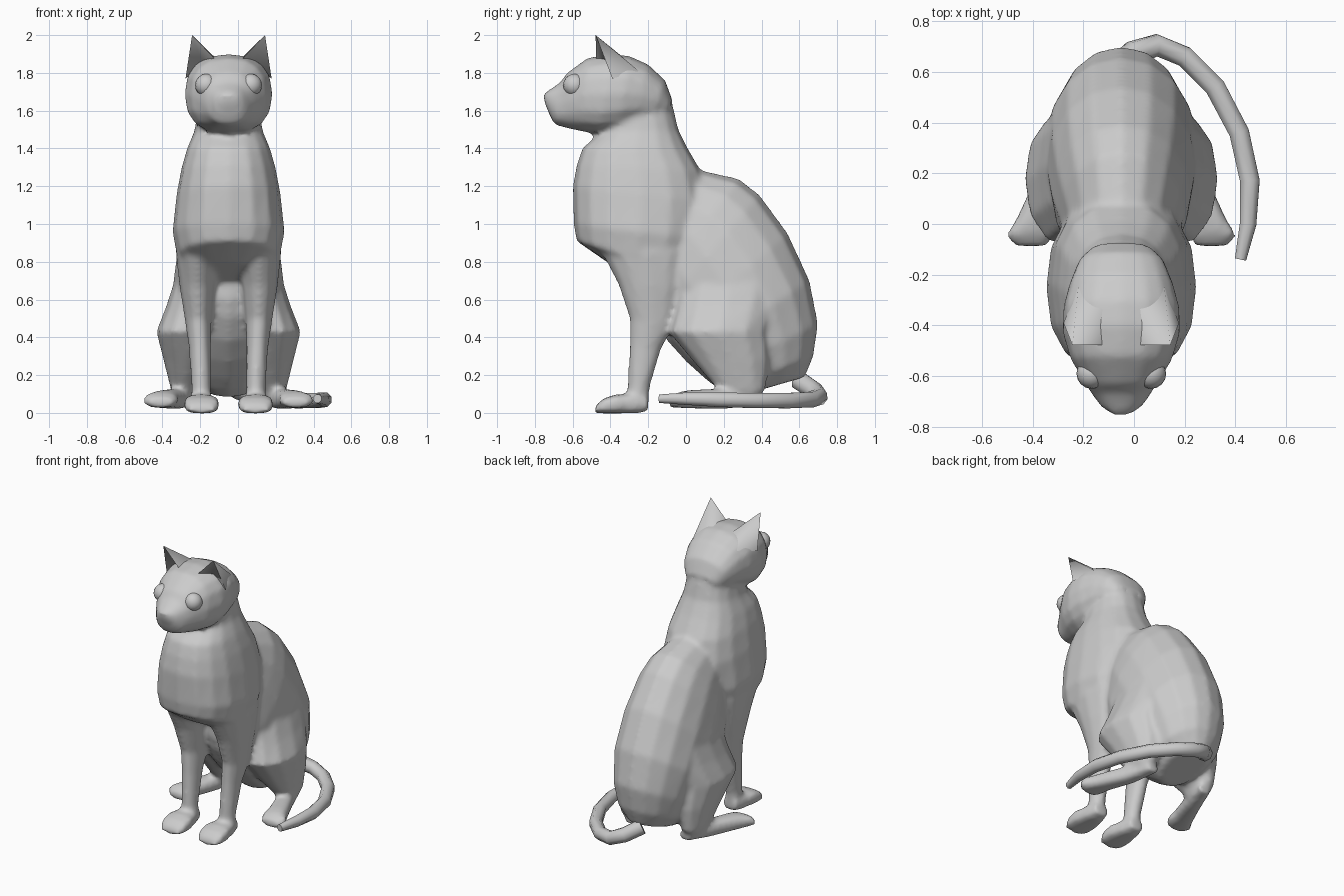
import bpy, bmesh, math

CX = -0.05  # the body's mirror plane


def select_only(*obs):
    bpy.ops.object.select_all(action='DESELECT')
    for o in obs:
        o.select_set(True)
    bpy.context.view_layer.objects.active = obs[0]


def finish(name, bm, angle=60):
    bmesh.ops.recalc_face_normals(bm, faces=bm.faces)
    me = bpy.data.meshes.new(name)
    bm.to_mesh(me)
    bm.free()
    ob = bpy.data.objects.new(name, me)
    bpy.context.collection.objects.link(ob)
    select_only(ob)
    bpy.ops.object.shade_smooth_by_angle(angle=math.radians(angle))
    return ob


def loft(name, rings, side=1, n=14, power=2.0):
    """Ring = (ya, za, yb, zb, x offset, half width): a to b is its side-view chord."""
    bm = bmesh.new()
    loops = []
    for ya, za, yb, zb, xc, w in rings:
        loop = []
        for i in range(n):
            t = 2 * math.pi * i / n
            c, s = math.cos(t), math.sin(t)
            u = math.copysign(abs(c) ** (2 / power), c)
            v = math.copysign(abs(s) ** (2 / power), s)
            loop.append(bm.verts.new((CX + side * (xc + w * v),
                                      (ya + yb) / 2 + u * (yb - ya) / 2,
                                      (za + zb) / 2 + u * (zb - za) / 2)))
        loops.append(loop)
    for a, b in zip(loops, loops[1:]):
        for i in range(n):
            j = (i + 1) % n
            bm.faces.new((a[i], a[j], b[j], b[i]))
    bm.faces.new(loops[0])
    bm.faces.new(loops[-1])
    return finish(name, bm)


# Chest and neck
chest = loft("body", [
    (-.40, 1.68, -.11, 1.72, 0, .14), (-.46, 1.56, -.065, 1.61, 0, .165),
    (-.46, 1.48, -.04, 1.50, 0, .182), (-.55, 1.40, .01, 1.40, 0, .22),
    (-.58, 1.31, .08, 1.28, 0, .25), (-.60, 1.20, .12, 1.12, 0, .275),
    (-.595, 1.00, .10, .92, 0, .297), (-.58, .91, .05, .72, 0, .27),
    (-.42, .80, .0, .60, 0, .17)], n=16, power=2.4)

# Back, belly and rump
rear = loft("rear_body", [
    (-.20, .90, -.05, 1.15, 0, .15), (-.20, .75, .08, 1.285, 0, .21),
    (-.20, .60, .28, 1.24, 0, .25), (-.17, .50, .39, 1.155, 0, .275),
    (-.10, .38, .54, .95, 0, .295), (0, .27, .655, .70, 0, .295),
    (.10, .18, .70, .47, 0, .255), (.18, .12, .675, .30, 0, .21),
    (.25, .08, .63, .19, 0, .13)], n=16, power=2.05)

# Head with muzzle
head = loft("head", [
    (-.75, 1.645, -.753, 1.69, 0, .035), (-.715, 1.56, -.725, 1.71, 0, .08),
    (-.695, 1.525, -.665, 1.75, 0, .11), (-.62, 1.505, -.63, 1.80, 0, .145),
    (-.55, 1.49, -.52, 1.88, 0, .20), (-.46, 1.475, -.40, 1.90, 0, .232),
    (-.36, 1.49, -.30, 1.89, 0, .23), (-.27, 1.52, -.20, 1.845, 0, .205),
    (-.19, 1.54, -.11, 1.76, 0, .17), (-.13, 1.56, -.07, 1.65, 0, .12)],
    n=16, power=2.4)

merged = [chest, rear, head]
for side, tag in ((1, "right"), (-1, "left")):
    # Front leg and paw
    merged += [loft("front_leg_" + tag, [
        (-.42, 1.12, 0, 1.08, .15, .10), (-.45, .85, .03, .85, .165, .115),
        (-.36, .68, -.01, .66, .165, .095), (-.30, .50, -.06, .46, .16, .07),
        (-.30, .35, -.13, .34, .152, .058), (-.31, .14, -.19, .14, .145, .052),
        (-.32, .04, -.20, .04, .145, .052)], side, 12)]
    merged += [loft("front_paw_" + tag, [
        (-.20, .01, -.20, .09, .145, .05), (-.26, -.003, -.27, .10, .145, .068),
        (-.38, -.003, -.37, .098, .143, .095), (-.45, -.003, -.43, .08, .143, .093),
        (-.485, .0, -.475, .045, .143, .07)], side, 12, 3)]
    # Haunch and hind foot
    merged += [loft("haunch_" + tag, [
        (-.02, .98, .25, .98, .13, .08), (-.03, .70, .50, .74, .16, .12),
        (-.065, .55, .48, .58, .18, .15), (-.095, .43, .44, .43, .20, .183),
        (.03, .28, .45, .28, .21, .135), (.17, .12, .42, .12, .235, .07),
        (.20, .07, .38, .07, .235, .05)], side, 12, 2.2)]
    merged += [loft("hind_foot_" + tag, [
        (.39, .04, .39, .10, .21, .045), (.20, .02, .20, .13, .27, .062),
        (.03, .023, .02, .122, .338, .075), (-.05, .027, -.04, .11, .362, .095),
        (-.092, .03, -.085, .08, .355, .065)], side, 12, 2.5)]
    # Ear: cupped front, pointed tip
    bm = bmesh.new()
    pts = [(.193, -.478, 2.0), (.228, -.39, 1.77), (.14, -.40, 1.86),
           (.05, -.477, 1.85), (.07, -.33, 1.88), (.17, -.25, 1.81)]
    v = [bm.verts.new((CX + side * x, y, z)) for x, y, z in pts]
    for i in range(1, 6):
        bm.faces.new((v[0], v[i], v[i % 5 + 1]))
    bm.faces.new(v[1:])
    finish("ear_" + tag, bm, 75)
    # Eye
    bm = bmesh.new()
    bmesh.ops.create_uvsphere(bm, u_segments=16, v_segments=10, radius=.06)
    bmesh.ops.translate(bm, verts=bm.verts, vec=(CX + side * .117, -.59, 1.735))
    finish("eye_" + tag, bm)

# Fuse torso, head and limbs into one skin
select_only(*merged)
bpy.ops.object.join()
mod = chest.modifiers.new("fuse", 'REMESH')
mod.mode = 'VOXEL'
mod.voxel_size = .016
sm = chest.modifiers.new("soften", 'SMOOTH')
sm.factor = .5
sm.iterations = 6
for m in ("fuse", "soften"):
    bpy.ops.object.modifier_apply(modifier=m)
chest.data.shade_smooth()

# Tail curling round the right side
path = [(-.08, .60, .17, 1.2), (.0, .675, .12, 1.15), (.09, .705, .085, 1.05), (.20, .66, .07, 1),
        (.32, .54, .065, 1), (.415, .36, .065, .97), (.457, .17, .07, .95),
        (.45, 0, .075, .8), (.42, -.14, .075, .55)]
cu = bpy.data.curves.new("tail", 'CURVE')
cu.dimensions = '3D'
cu.bevel_depth = .044
cu.bevel_resolution = 2
cu.use_fill_caps = True
sp = cu.splines.new('POLY')
sp.points.add(len(path) - 1)
for p, (x, y, z, r) in zip(sp.points, path):
    p.co = (x, y, z, 1)
    p.radius = r
tail = bpy.data.objects.new("tail", cu)
bpy.context.collection.objects.link(tail)
select_only(tail)
bpy.ops.object.convert(target='MESH')
bpy.ops.object.shade_smooth_by_angle(angle=math.radians(50))
